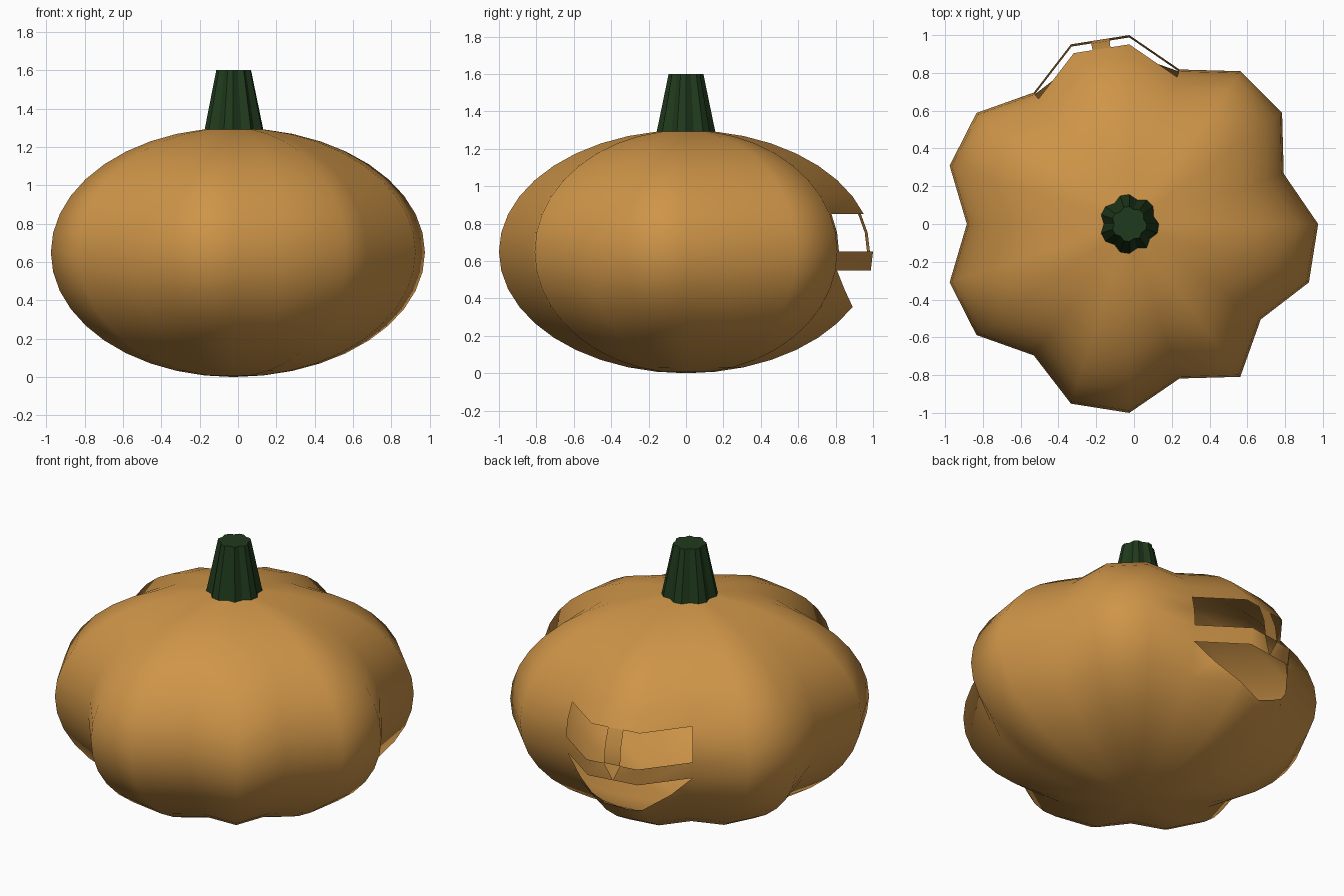
import bpy, bmesh
from math import sin, cos, radians, pi

if "Cube" in bpy.data.objects:
    bpy.data.objects.remove(bpy.data.objects["Cube"])

SEG, ROWS = 20, 20
CX, H = -0.025, 0.65
GROOVES = {1, 4, 7, 10, 13, 16, 18}


def rib(i, rad, z):
    """Point on rib line i at a given radius, pulled in at the grooves."""
    i %= SEG
    r = rad * (0.86 if i in GROOVES else 1.0)
    a = 2 * pi * i / SEG
    return CX + r * cos(a), r * sin(a), z


def ring_point(i, k):
    lat = radians(-90 + 9 * k)
    return rib(i, cos(lat), H + H * sin(lat))


def surf(u, k):
    """Point at fractional column u, fractional row k of the faceted skin."""
    def on_row(row):
        i = int(u)
        p, q = ring_point(i, row), ring_point(i + 1, row)
        return [a + (b - a) * (u - i) for a, b in zip(p, q)]
    k0 = int(k)
    p, q = on_row(k0), on_row(min(k0 + 1, ROWS))
    return [a + (b - a) * (k - k0) for a, b in zip(p, q)]


def finish(bm, name, color, smooth):
    bmesh.ops.remove_doubles(bm, verts=bm.verts, dist=1e-5)
    me = bpy.data.meshes.new(name)
    bm.to_mesh(me)
    bm.free()
    for p in me.polygons:
        p.use_smooth = smooth
    mat = bpy.data.materials.new(name + "_color")
    mat.diffuse_color = color
    mat.use_nodes = True
    mat.node_tree.nodes["Principled BSDF"].inputs["Base Color"].default_value = mat.diffuse_color
    me.materials.append(mat)
    ob = bpy.data.objects.new(name, me)
    bpy.context.collection.objects.link(ob)


# Carved face: cells to leave out, and the partial skin kept in them
cut = {(c, r) for c in (4, 5, 6) for r in (7, 8, 10, 11)} | {(5, 9), (5, 6)}
A, B = 5.34, 5.66
kept = [
    # strip between the eyes
    [(A, 10), (B, 10), (B, 11), (A, 11)],
    [(A, 11), (B, 11), (B, 12), (A, 12)],
    # band around the triangular nose
    [(5, 9), (5.5, 9), (A, 10), (5, 10)],
    [(5.5, 9), (6, 9), (6, 10), (B, 10)],
    # mouth corners and lower lip
    [(4, 8), (4.4, 8), (4, 9)],
    [(4, 7), (5, 7), (4.4, 8), (4, 8)],
    [(6.6, 8), (7, 8), (7, 9)],
    [(6, 7), (7, 7), (7, 8), (6.6, 8)],
    [(5, 6), (6, 6), (6, 7), (5.67, 6.65), (5, 7)],
]

# Ribbed hollow skin, open under the stem
bm = bmesh.new()
for c in range(SEG):
    for r in range(ROWS - 1):
        if (c, r) in cut:
            continue
        pts = [(c, r), (c + 1, r), (c + 1, r + 1), (c, r + 1)]
        if r == 0:
            pts.pop(0)
        bm.faces.new([bm.verts.new(ring_point(*p)) for p in pts])
for poly in kept:
    bm.faces.new([bm.verts.new(surf(*p)) for p in poly])
finish(bm, "pumpkin_skin", (0.62, 0.30, 0.065, 1), True)

# Tapered stem continuing the top ring
bm = bmesh.new()
low = [bm.verts.new(ring_point(i, ROWS - 1)) for i in range(SEG)]
top = [bm.verts.new(rib(i, 0.093, 1.6)) for i in range(SEG)]
for i in range(SEG):
    j = (i + 1) % SEG
    bm.faces.new([low[i], low[j], top[j], top[i]])
bm.faces.new(top)
finish(bm, "stem", (0.014, 0.042, 0.012, 1), False)
